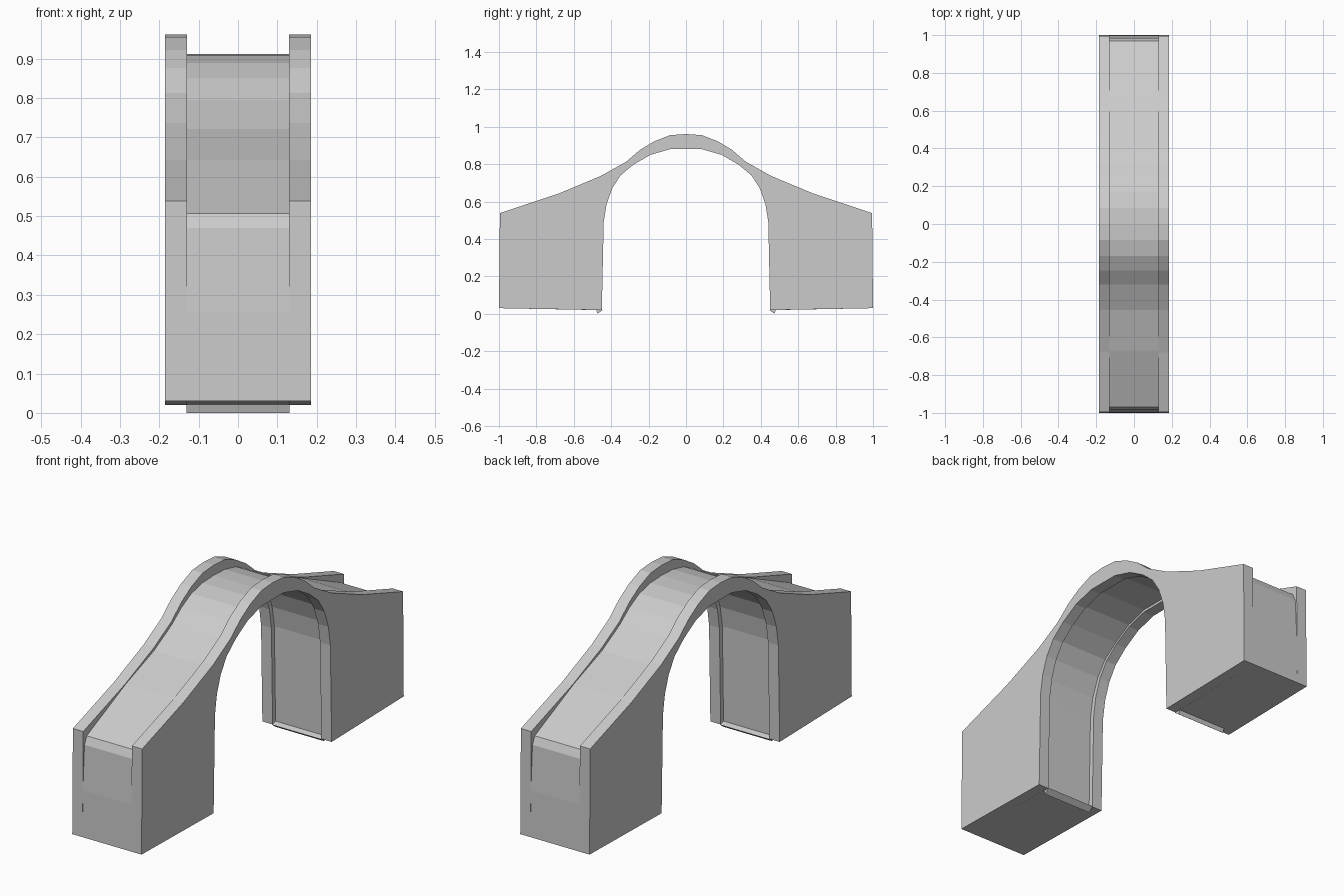
import bpy, bmesh

if "Cube" in bpy.data.objects:
    bpy.data.objects.remove(bpy.data.objects["Cube"])

# Half profiles (y, z), for y >= 0
wall_top = [(0, 0.961), (0.085, 0.955), (0.17, 0.922), (0.245, 0.877), (0.32, 0.813),
            (0.455, 0.737), (0.68, 0.643), (0.995, 0.538), (1.0, 0.03)]
wall_arch = [(0.45, 0.02), (0.44, 0.49), (0.425, 0.585), (0.395, 0.67), (0.35, 0.74),
             (0.28, 0.798), (0.19, 0.85), (0.085, 0.88)]

road_top = [(0, 0.912), (0.085, 0.908), (0.17, 0.889), (0.245, 0.85), (0.32, 0.795),
            (0.455, 0.722), (0.67, 0.643), (0.968, 0.507), (0.985, 0.47),
            (0.997, 0.255), (1.0, 0.03)]
road_arch = [(0.48, 0.02), (0.473, 0.0), (0.446, 0.02), (0.472, 0.028), (0.463, 0.49),
             (0.446, 0.59), (0.411, 0.68), (0.36, 0.752), (0.284, 0.808),
             (0.193, 0.861), (0.085, 0.892)]


def slab(name, top, arch, x0, x1):
    """Closed prism of a front-to-back symmetric arch outline between two x planes."""
    half = top + arch
    outline = half + [(-y, z) for y, z in reversed(half) if y > 0]
    bm = bmesh.new()
    a = [bm.verts.new((x0, y, z)) for y, z in outline]
    b = [bm.verts.new((x1, y, z)) for y, z in outline]
    bm.faces.new(a)
    bm.faces.new(b[::-1])
    for i in range(len(a)):
        j = (i + 1) % len(a)
        bm.faces.new((a[i], b[i], b[j], a[j]))
    bmesh.ops.recalc_face_normals(bm, faces=bm.faces)
    me = bpy.data.meshes.new(name)
    bm.to_mesh(me)
    bm.free()
    ob = bpy.data.objects.new(name, me)
    bpy.context.collection.objects.link(ob)
    return ob


# Sunken road and recessed vault between raised parapet walls
bridge = slab("arch_bridge", road_top, road_arch, -0.131, 0.131)
walls = [slab("left_wall", wall_top, wall_arch, -0.185, -0.13),
         slab("right_wall", wall_top, wall_arch, 0.13, 0.185)]

# Merge into one solid so no hidden inner faces remain
bpy.context.view_layer.objects.active = bridge
for w in walls:
    mod = bridge.modifiers.new("union", 'BOOLEAN')
    mod.operation = 'UNION'
    mod.solver = 'EXACT'
    mod.object = w
    bpy.ops.object.modifier_apply(modifier=mod.name)
for w in walls:
    bpy.data.objects.remove(w)
